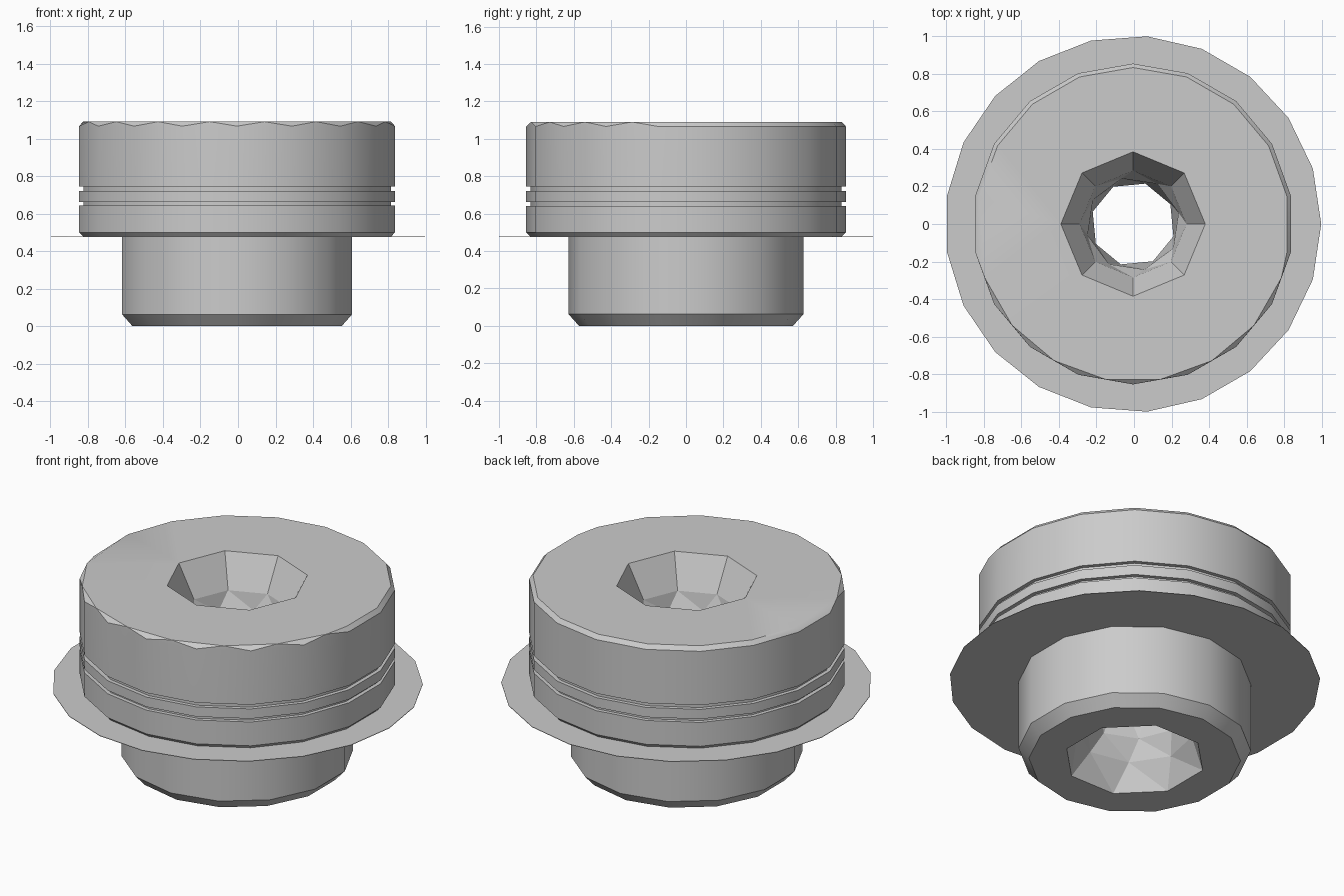
import bpy, bmesh, math

cube = bpy.data.objects.get("Cube")
if cube:
    bpy.data.objects.remove(cube, do_unlink=True)

grey = bpy.data.materials.new("plain_grey")
grey.use_nodes = True
grey.diffuse_color = (0.6, 0.6, 0.6, 1)
grey.node_tree.nodes["Principled BSDF"].inputs["Base Color"].default_value = (0.6, 0.6, 0.6, 1)

CX = -0.005          # shared axis of all turned parts


def ring(bm, n, r, z, phase=0.0):
    """Regular polygon of vertices; phase in degrees."""
    return [bm.verts.new((CX + r * math.cos(a), r * math.sin(a), z))
            for a in (math.radians(phase) + math.tau * i / n for i in range(n))]


def skin(bm, low, high, tris=False):
    """Side faces between two equal rings."""
    n = len(low)
    for i in range(n):
        j = (i + 1) % n
        if tris:
            bm.faces.new((low[i], low[j], high[i]))
            bm.faces.new((low[j], high[j], high[i]))
        else:
            bm.faces.new((low[i], low[j], high[j], high[i]))


def annulus(bm, outer, inner, up):
    """Flat face with a polygonal hole, facing up or down."""
    edges = []
    for loop in (outer, inner):
        for a, b in zip(loop, loop[1:] + loop[:1]):
            edges.append(bm.edges.get((a, b)) or bm.edges.new((a, b)))
    made = bmesh.ops.triangle_fill(bm, use_beauty=True, use_dissolve=False, edges=edges)
    for f in made["geom"]:
        if isinstance(f, bmesh.types.BMFace):
            f.normal_update()
            if (f.normal.z > 0) != up:
                f.normal_flip()


def finish(bm, name, smooth=True):
    mesh = bpy.data.meshes.new(name)
    bm.to_mesh(mesh)
    bm.free()
    mesh.materials.append(grey)
    obj = bpy.data.objects.new(name, mesh)
    bpy.context.collection.objects.link(obj)
    if smooth:
        bpy.ops.object.select_all(action='DESELECT')
        obj.select_set(True)
        bpy.context.view_layer.objects.active = obj
        bpy.ops.object.shade_smooth_by_angle(angle=math.radians(30))
    return obj


# Head: 18-sided drum with two grooves and a chamfered lower rim
bm = bmesh.new()
R, G = 0.855, 0.832
profile = [(0.835, 0.479), (R, 0.50), (R, 0.642), (G, 0.642), (G, 0.662), (R, 0.662),
           (R, 0.72), (G, 0.72), (G, 0.745), (R, 0.745), (R, 1.066)]
rings = [ring(bm, 18, r, z, 90) for r, z in profile]
for low, high in zip(rings, rings[1:]):
    skin(bm, low, high)
# Top rim: regular chamfer at the back, clipped corners at the front
top = []
for i in range(18):
    a = 90 + 20 * i
    front = 180 < a % 360 < 350
    a = math.radians(a + (10 if front else 0))
    r = 0.841 if front else 0.834
    top.append(bm.verts.new((CX + r * math.cos(a), r * math.sin(a), 1.09)))
skin(bm, rings[-1], top, tris=True)
annulus(bm, top, ring(bm, 8, 0.385, 1.09), True)
finish(bm, "head")

# Flange: thin 21-sided plate under the head
bm = bmesh.new()
lo, hi = ring(bm, 21, 1.003, 0.475), ring(bm, 21, 1.003, 0.478)
lo_in, hi_in = ring(bm, 21, 0.58, 0.475), ring(bm, 21, 0.58, 0.478)
skin(bm, lo, hi)
skin(bm, hi_in, lo_in)
skin(bm, hi, hi_in)
skin(bm, lo_in, lo)
finish(bm, "flange", smooth=False)

# Stem: 14-sided plug with a chamfered foot
bm = bmesh.new()
rings = [ring(bm, 14, r, z, 90) for r, z in [(0.572, 0), (0.628, 0.062), (0.628, 0.476)]]
for low, high in zip(rings, rings[1:]):
    skin(bm, low, high)
annulus(bm, rings[0], ring(bm, 8, 0.385, 0, 22.5), False)
finish(bm, "stem")

# Bore: twisted eight-sided passage, flared at both ends
bm = bmesh.new()
levels = [(0.385, 1.09, 0), (0.285, 0.90, 0), (0.25, 0.80, 14), (0.225, 0.55, 28),
          (0.26, 0.28, 45), (0.31, 0.16, 56), (0.385, 0.0, 67.5)]
rings = [ring(bm, 8, r, z, p) for r, z, p in levels]
for high, low in zip(rings, rings[1:]):
    skin(bm, high, low, tris=True)
finish(bm, "bore", smooth=False)
